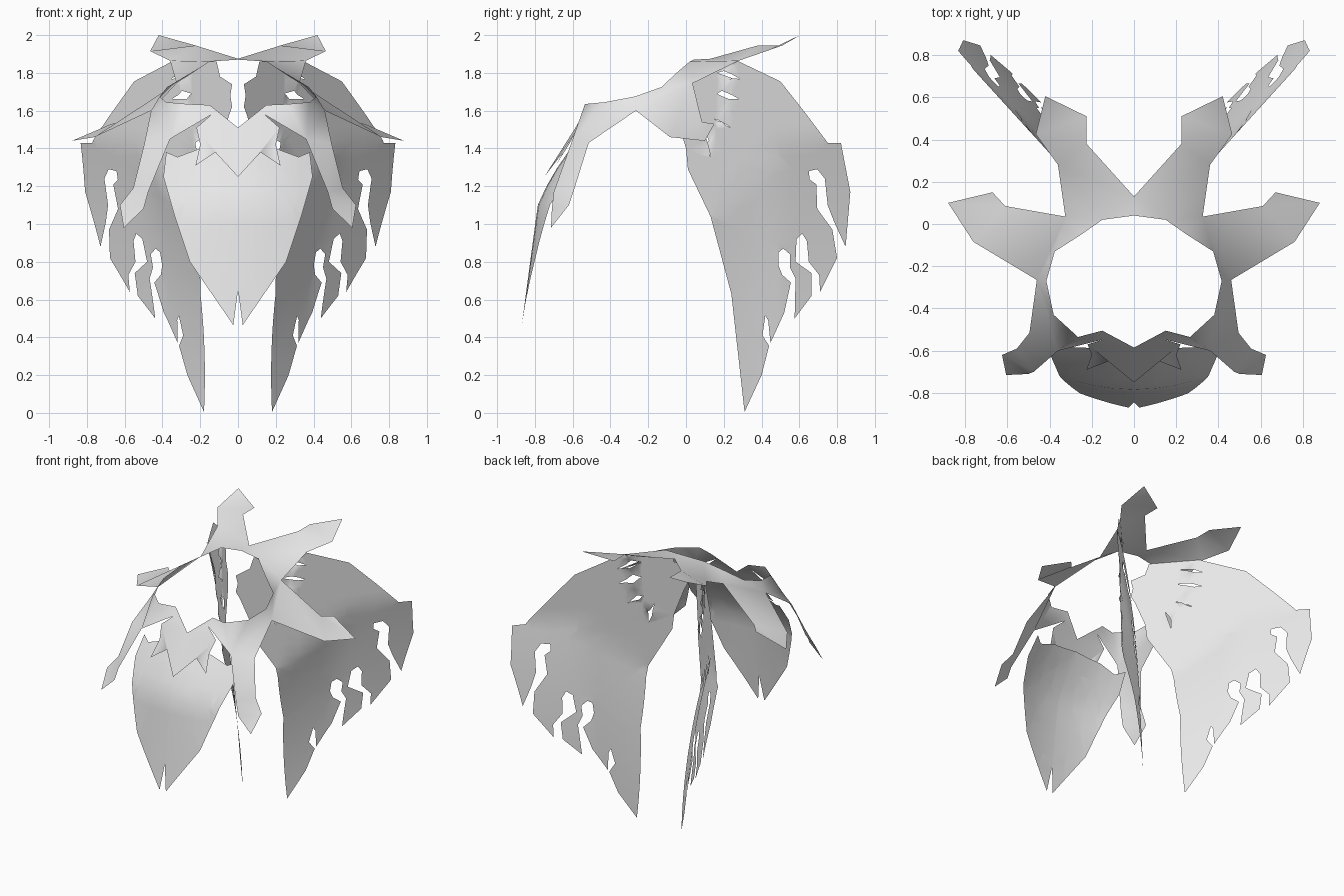
import bpy, bmesh
from mathutils import Vector
from mathutils.geometry import tessellate_polygon

cube = bpy.data.objects.get("Cube")
if cube:
    bpy.data.objects.remove(cube, do_unlink=True)

grey = bpy.data.materials.new("plain_grey")
grey.use_nodes = True
grey.diffuse_color = (0.8, 0.8, 0.8, 1)
grey.node_tree.nodes["Principled BSDF"].inputs["Base Color"].default_value = (0.8, 0.8, 0.8, 1)


def finish(name, bm, facing):
    """Orient a half sheet, make it a smooth object and mirror it across x."""
    bm.normal_update()
    total = Vector((0, 0, 0))
    for f in bm.faces:
        total += f.normal * f.calc_area()
    if total.dot(Vector(facing)) < 0:
        bmesh.ops.reverse_faces(bm, faces=bm.faces[:])
    mesh = bpy.data.meshes.new(name)
    bm.to_mesh(mesh)
    bm.free()
    mesh.materials.append(grey)
    for p in mesh.polygons:
        p.use_smooth = True
    ob = bpy.data.objects.new(name, mesh)
    bpy.context.collection.objects.link(ob)
    mod = ob.modifiers.new("mirror", 'MIRROR')
    mod.use_clip = True
    mod.merge_threshold = 0.0005


def cut_sheet(outline, slits, step):
    """Fill a flat outline with holes, then cut it by a grid so it can bend."""
    bm = bmesh.new()
    loops = []
    for pts in [outline] + slits:
        vs = [bm.verts.new((u, v, 0)) for u, v in pts]
        for i, v in enumerate(vs):
            bm.edges.new((vs[i - 1], v))
        loops.append(vs)
    bmesh.ops.triangle_fill(bm, use_beauty=True, use_dissolve=False,
                            edges=bm.edges[:], normal=(0, 0, 1))
    for axis in ((1, 0, 0), (0, 1, 0)):
        for i in range(-10, 25):
            bmesh.ops.bisect_plane(bm, geom=bm.verts[:] + bm.edges[:] + bm.faces[:], dist=1e-5,
                                   plane_co=Vector(axis) * (i * step + 0.003), plane_no=axis)
    return bm, loops


# Tattered side capes: outline in y, z, from the inner edge over the top to the torn hem
cape_outline = [
    (0.31, 0.005), (0.24, 0.63), (0.13, 1.04), (0.01, 1.29), (0.0, 1.40), (-0.05, 1.57),
    (-0.07, 1.62), (-0.06, 1.68), (-0.07, 1.74), (0.0, 1.78), (0.02, 1.86), (0.27, 1.865),
    (0.50, 1.755), (0.63, 1.59), (0.75, 1.43), (0.82, 1.43), (0.87, 1.17),
    # first tatter and notch
    (0.845, 0.88), (0.785, 1.01), (0.75, 1.10), (0.735, 1.24), (0.695, 1.29), (0.65, 1.28),
    (0.655, 1.235), (0.69, 1.21), (0.695, 1.08), (0.775, 0.97), (0.80, 0.82),
    # second
    (0.71, 0.64), (0.705, 0.73), (0.65, 0.80), (0.64, 0.91), (0.615, 0.95), (0.585, 0.92),
    (0.58, 0.80), (0.665, 0.74), (0.665, 0.62),
    # third
    (0.575, 0.50), (0.58, 0.71), (0.55, 0.77), (0.55, 0.84), (0.515, 0.87), (0.49, 0.85),
    (0.49, 0.78), (0.51, 0.73), (0.555, 0.69), (0.52, 0.53),
    # fourth
    (0.447, 0.37), (0.435, 0.49), (0.42, 0.515), (0.405, 0.41), (0.44, 0.355), (0.40, 0.20)]
# Slits: inner corner, upper lip, outer corner, lower lip
slits = [
    [(0.165, 1.80), (0.215, 1.81), (0.285, 1.768), (0.23, 1.772)],
    [(0.165, 1.69), (0.205, 1.705), (0.28, 1.662), (0.21, 1.662)],
    [(0.15, 1.555), (0.185, 1.55), (0.235, 1.51), (0.18, 1.538)],
    [(0.10, 1.485), (0.128, 1.43), (0.13, 1.35), (0.115, 1.41)]]
bm, loops = cut_sheet(cape_outline, slits, 0.08)
lips = [(loop[1], 0.015) for loop in loops[1:]] + [(loop[3], -0.015) for loop in loops[1:]]
for v in bm.verts:
    y, z = v.co.x, v.co.y
    lower = -0.093 + 0.1 * z * z - 0.12 * y + 0.25 * z * max(0, 0.5 - y)
    v.co = (y + min(0.095 - 0.09 * y, lower), y, z)
for v, push in lips:
    v.co += Vector((push, -push, 0))
finish("side_capes", bm, (1, -1, 0))

# Front bib: half outline in x, z, bowed forward and tucked behind the collar
bib_outline = [(0, 0.65), (0.025, 0.465), (0.255, 0.80), (0.335, 1.04), (0.395, 1.25),
               (0.38, 1.38), (0.32, 1.355), (0.20, 1.40), (0, 1.42)]
bib_profile = [(0.46, -0.87), (0.80, -0.825), (1.10, -0.785), (1.25, -0.715), (1.43, -0.59)]


def bib_depth(z):
    for (z0, y0), (z1, y1) in zip(bib_profile, bib_profile[1:]):
        if z <= z1:
            return y0 + (y1 - y0) * (z - z0) / (z1 - z0)
    return bib_profile[-1][1]


bm, loops = cut_sheet(bib_outline, [], 0.1)
for v in bm.verts:
    x, z = v.co.x, v.co.y
    bow = 0.35 + 0.25 * min(max((z - 0.8) / 0.45, 0), 1)
    v.co = (x, bib_depth(z) + bow * x * x, z)
finish("front_bib", bm, (0, -1, 0))

# Pointed collar: half made of panels that share their seams
front_panel = [(0, -0.585, 1.51), (0.15, -0.505, 1.63), (0.14, -0.545, 1.58), (0.22, -0.57, 1.51),
               (0.20, -0.62, 1.42), (0.225, -0.69, 1.31), (0.12, -0.65, 1.38), (0, -0.75, 1.25)]
front_root = [(0.14, -0.545, 1.58), (0.15, -0.505, 1.63), (0.265, -0.535, 1.635),
              (0.38, -0.43, 1.645), (0.36, -0.60, 1.45)]
front_shoulder = [(0.38, -0.43, 1.645), (0.415, -0.27, 1.675), (0.46, -0.265, 1.60),
                  (0.495, -0.515, 1.43), (0.36, -0.60, 1.45)]
front_tip = [(0.36, -0.60, 1.45), (0.495, -0.515, 1.43), (0.555, -0.59, 1.19),
             (0.625, -0.62, 1.10), (0.605, -0.715, 0.98), (0.50, -0.71, 1.08),
             (0.475, -0.70, 1.17)]
side_root = [(0.415, -0.27, 1.675), (0.375, -0.13, 1.725), (0.25, -0.05, 1.80),
             (0.325, 0.035, 1.745), (0.46, -0.265, 1.60)]
side_tip = [(0.325, 0.035, 1.745), (0.61, 0.085, 1.54), (0.67, 0.15, 1.53),
            (0.88, 0.10, 1.44), (0.76, -0.085, 1.46), (0.46, -0.265, 1.60)]
back_middle = [(0.15, 0.02, 1.86), (0, 0.04, 1.87), (0, 0.13, 1.875)]
back_root = [(0.15, 0.02, 1.86), (0, 0.13, 1.875), (0.225, 0.38, 1.945), (0.36, 0.28, 1.865)]
back_shoulder = [(0.25, -0.05, 1.80), (0.15, 0.02, 1.86), (0.36, 0.28, 1.865),
                 (0.325, 0.035, 1.745)]
back_tip = [(0.36, 0.28, 1.865), (0.225, 0.38, 1.945), (0.225, 0.51, 1.945),
            (0.42, 0.605, 2.0), (0.465, 0.425, 1.915)]
bm = bmesh.new()
# Each panel is filled as seen along one axis: from the front (1) or from above (2)
for axis, panels in ((1, (front_panel, front_root, front_shoulder, front_tip)),
                     (2, (side_root, side_tip, back_middle, back_root, back_shoulder, back_tip))):
    for panel in panels:
        vs = [bm.verts.new(p) for p in panel]
        flat = [Vector((p[0], p[3 - axis], 0)) for p in panel]
        for tri in tessellate_polygon([flat]):
            f = bm.faces.new([vs[i] for i in tri])
            f.normal_update()
            if f.normal[axis] * (axis - 1.5) < 0:
                f.normal_flip()
bmesh.ops.remove_doubles(bm, verts=bm.verts[:], dist=0.0005)
finish("pointed_collar", bm, (0, 0, 1))
